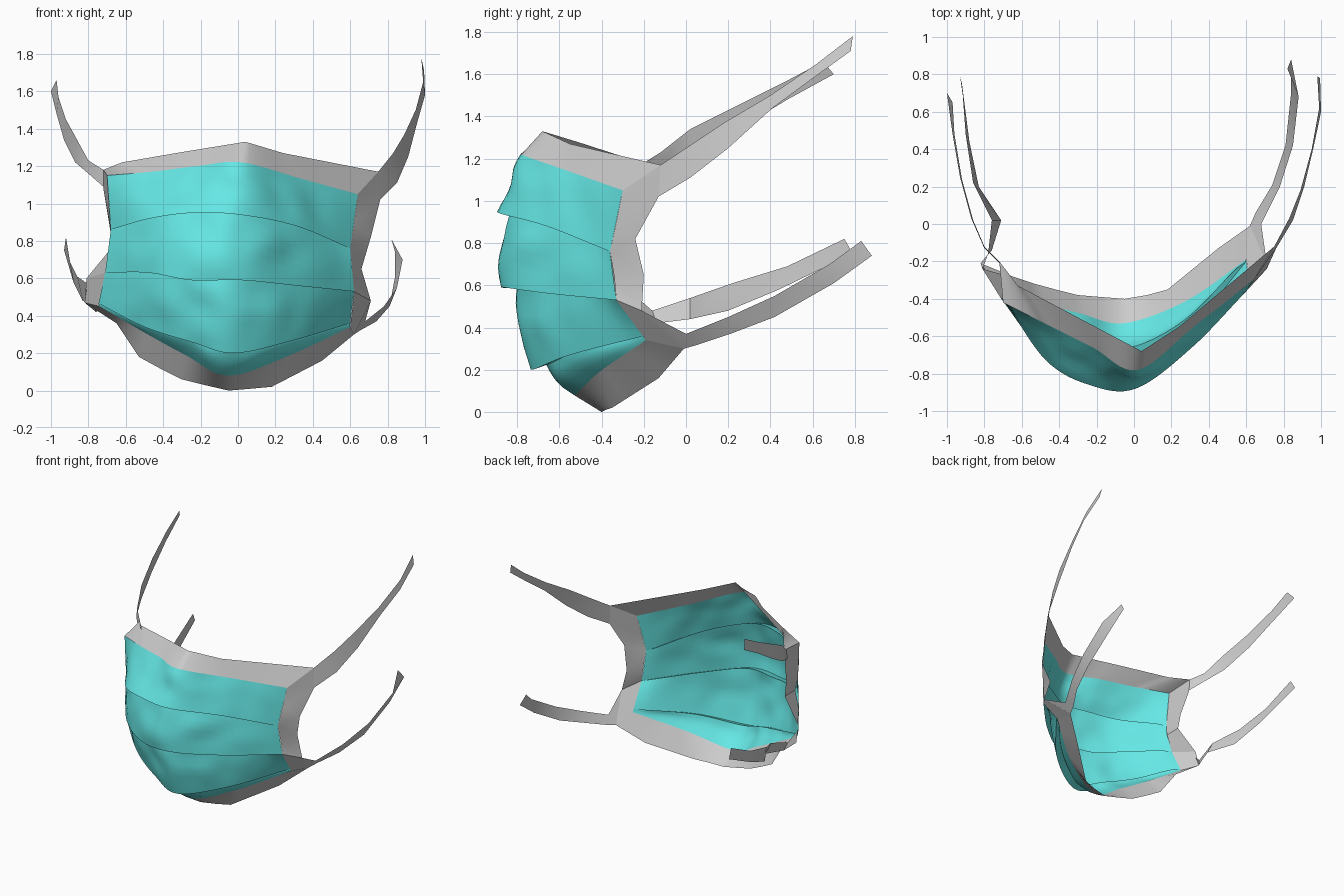
import bpy, math
from mathutils import Vector, noise

if "Cube" in bpy.data.objects:
    bpy.data.objects.remove(bpy.data.objects["Cube"])

cyan = bpy.data.materials.new("cyan_cloth")
cyan.diffuse_color = (0.13, 0.80, 0.78, 1)
cyan.use_nodes = True
cyan.node_tree.nodes["Principled BSDF"].inputs["Base Color"].default_value = cyan.diffuse_color


def sample(pts, n, smooth=True):
    """n+1 points along a control row, straight or as a Catmull-Rom curve."""
    p = [Vector(q) for q in pts]
    out = []
    for i in range(n + 1):
        s = i / n * (len(p) - 1)
        k = min(int(s), len(p) - 2)
        t = s - k
        b, c = p[k], p[k + 1]
        if smooth:
            a = p[k - 1] if k else b * 2 - c
            d = p[k + 2] if k + 2 < len(p) else c * 2 - b
            out.append(0.5 * (2 * b + (c - a) * t + (2 * a - 5 * b + 4 * c - d) * t**2
                              + (3 * b - a - 3 * c + d) * t**3))
        else:
            out.append(b.lerp(c, t))
    return out


def sheet(name, rows, mat=None, angle=30):
    """Grid surface through rows of equal length."""
    w = len(rows[0])
    verts = [v for r in rows for v in r]
    faces = [(j * w + i, (j + 1) * w + i, (j + 1) * w + i + 1, j * w + i + 1)
             for j in range(len(rows) - 1) for i in range(w - 1)]
    me = bpy.data.meshes.new(name)
    me.from_pydata(verts, [], faces)
    ob = bpy.data.objects.new(name, me)
    bpy.context.collection.objects.link(ob)
    if mat:
        me.materials.append(mat)
    bpy.ops.object.select_all(action='DESELECT')
    ob.select_set(True)
    bpy.context.view_layer.objects.active = ob
    bpy.ops.object.shade_smooth_by_angle(angle=math.radians(angle))
    return ob


# Control rows of the cloth, left to right: top edge, three pleat lips, bottom edge
top = [(-.70, -.42, 1.15), (-.46, -.54, 1.17), (-.22, -.66, 1.20),
       (.02, -.78, 1.22), (.33, -.54, 1.135), (.64, -.30, 1.05)]
lip1 = [(-.68, -.43, .86), (-.47, -.73, .92), (-.24, -.86, .95),
        (.01, -.88, .94), (.31, -.66, .88), (.60, -.36, .76)]
lip2 = [(-.71, -.40, .63), (-.48, -.70, .63), (-.25, -.84, .59),
        (.02, -.86, .59), (.32, -.64, .56), (.62, -.33, .53)]
lip3 = [(-.745, -.34, .465), (-.50, -.55, .34), (-.25, -.68, .26),
        (-.02, -.73, .20), (.30, -.55, .27), (.60, -.20, .36)]
bottom = [(-.74, -.33, .45), (-.50, -.42, .31), (-.28, -.48, .19),
          (-.05, -.53, .08), (.28, -.41, .19), (.60, -.19, .34)]

# Pleated cloth: bulging panels, each tucked up behind the lip above it
N = 40
T, L1, L2, L3, B = (sample(r, N) for r in (top, lip1, lip2, lip3, bottom))


def tuck(row, k):
    out = []
    for i, v in enumerate(row):
        s = math.sin(math.pi * i / N) ** 0.5 if 0 < i < N else 0
        f = 1 - k * s
        out.append(Vector((v.x * f, v.y * f, v.z + .025 * s)))
    return out


def panel(a, b, bulge, m=8):
    rows = []
    for j in range(m + 1):
        t = j / m
        row = []
        for i in range(N + 1):
            v = a[i].lerp(b[i], t)
            s = math.sin(math.pi * t) * math.sin(math.pi * i / N)
            wrinkle = noise.noise(v * 5.5) * .035
            out = Vector((v.x, v.y, 0)).normalized()
            row.append(v + out * s * (bulge + wrinkle))
        rows.append(row)
    return rows


rows = (panel(T, L1, .005) + panel(tuck(L1, .08), L2, .02)
        + panel(tuck(L2, .09), L3, .02) + panel(tuck(L3, .10), B, .03, 4))
sheet("pleated_cloth", rows, cyan, 35)

# Binding along the top and bottom edges
top_out = [(-.72, -.20, 1.18), (-.62, -.33, 1.22), (-.30, -.50, 1.275),
           (.04, -.68, 1.33), (.24, -.55, 1.27), (.75, -.12, 1.17)]
bottom_out = [(-.82, -.21, .47), (-.65, -.28, .36), (-.53, -.32, .18),
              (-.42, -.35, .12), (-.30, -.38, .06), (-.18, -.39, .03),
              (-.05, -.40, 0), (.07, -.38, .01), (.18, -.35, .02),
              (.45, -.13, .16), (.62, -.01, .30)]
sheet("top_binding", [sample(top_out, N, False), T], angle=60)
sheet("bottom_binding", [B, sample(bottom_out, N, False)], angle=60)

# Binding down both sides
right_in = [top[-1], (.62, -.33, .90), lip1[-1], (.61, -.34, .64), lip2[-1], bottom[-1]]
right_out = [top_out[-1], (.76, -.13, 1.02), (.71, -.24, .82),
             (.66, -.20, .65), (.71, -.21, .48), bottom_out[-1]]
left_in = [top[0], (-.69, -.425, 1.0), lip1[0], (-.67, -.41, .77), lip2[0], bottom[0]]
left_out = [top_out[0], (-.72, -.21, 1.08), (-.69, -.27, .90),
            (-.67, -.28, .77), (-.81, -.24, .60), bottom_out[0]]
sheet("right_binding", [right_in, right_out])
sheet("left_binding", [left_out, left_in])

# Straps: upper edge and lower edge, from the mask corner to the free end
straps = {
    "upper_right_strap": (
        [(.75, -.12, 1.17), (.83, .03, 1.27), (.89, .18, 1.37),
         (.95, .40, 1.50), (.99, .62, 1.65), (.98, .79, 1.78)],
        [(.76, -.13, 1.02), (.85, .02, 1.11), (.91, .20, 1.25),
         (.96, .41, 1.44), (1.0, .60, 1.58), (.995, .78, 1.71)]),
    "upper_left_strap": (
        [(-.72, -.20, 1.18), (-.80, -.12, 1.23), (-.86, .02, 1.34),
         (-.92, .24, 1.45), (-.96, .48, 1.57), (-.97, .65, 1.66)],
        [(-.72, -.21, 1.09), (-.80, -.13, 1.16), (-.87, .03, 1.22),
         (-.93, .25, 1.34), (-.97, .48, 1.48), (-1.0, .70, 1.60)]),
    "lower_right_strap": (
        [(.71, -.21, .48), (.68, .0, .37), (.78, .20, .45),
         (.85, .42, .55), (.88, .68, .70), (.82, .83, .81)],
        [(.62, -.01, .30), (.65, .06, .32), (.74, .21, .37),
         (.81, .42, .45), (.84, .70, .61), (.84, .88, .74)]),
    "lower_left_strap": (
        [(-.81, -.24, .55), (-.78, -.16, .48), (-.76, .02, .54),
         (-.86, .22, .61), (-.90, .48, .69), (-.92, .75, .82)],
        [(-.82, -.21, .47), (-.76, -.14, .42), (-.71, .02, .44),
         (-.83, .20, .48), (-.88, .44, .58), (-.93, .79, .75)]),
}
for name, (upper, lower) in straps.items():
    sheet(name, [upper, lower] if "right" in name else [lower, upper])
